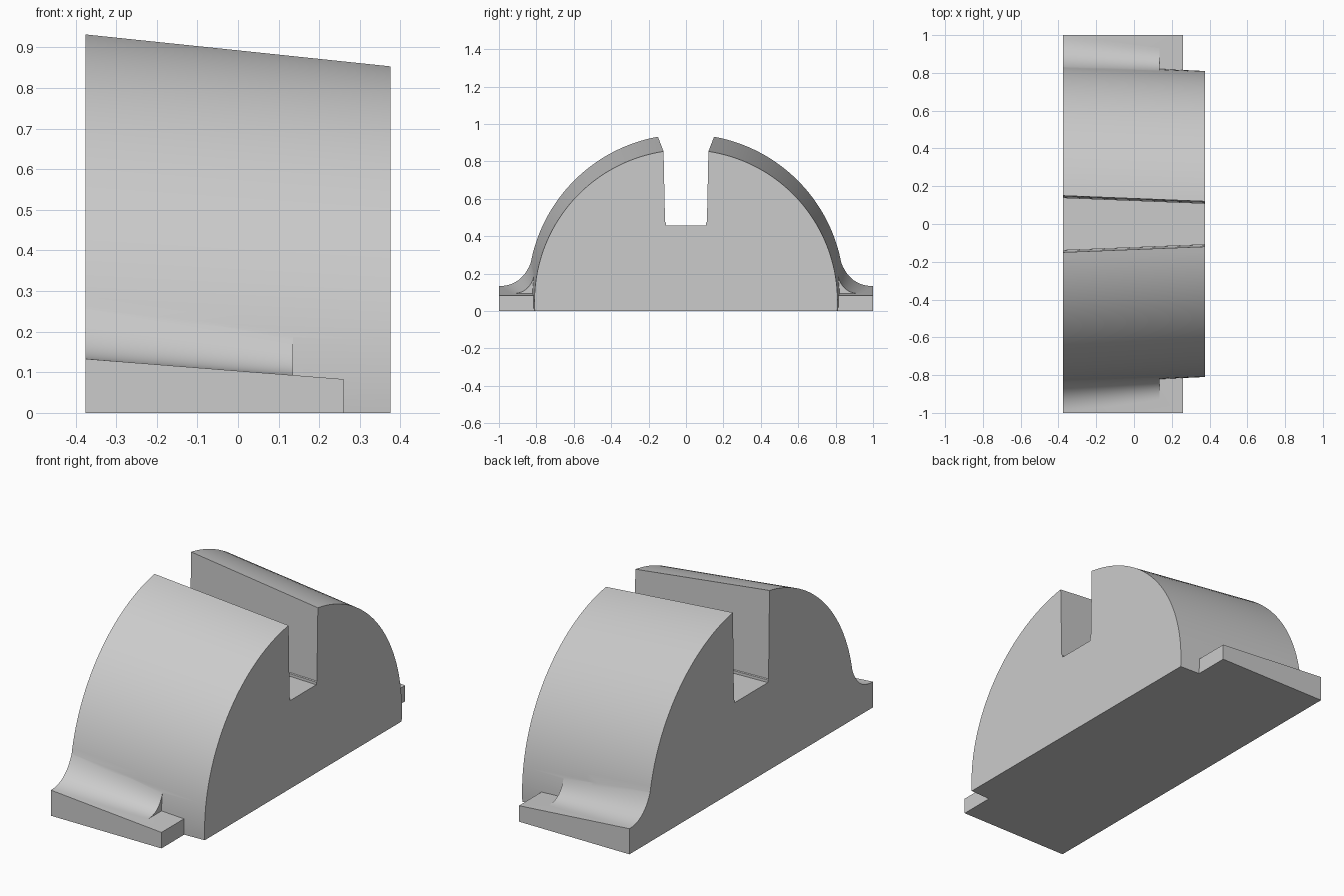
import bpy, bmesh, math

cube = bpy.data.objects.get("Cube")
if cube:
    bpy.data.objects.remove(cube, do_unlink=True)

grey = bpy.data.materials.new("light_grey")
grey.use_nodes = True
colour = (0.6, 0.6, 0.6, 1)
grey.diffuse_color = colour
grey.node_tree.nodes["Principled BSDF"].inputs["Base Color"].default_value = colour

X0, X1 = -0.375, 0.375      # large end, small end


def lerp(a, b, t):
    return a + (b - a) * t


def at(x, a, b):
    """Value that runs evenly from a at the large end to b at the small end."""
    return lerp(a, b, (x - X0) / (X1 - X0))


def loft(name, sections):
    """Solid through matching (y, z) outlines given as (x, outline)."""
    bm = bmesh.new()
    rings = [[bm.verts.new((x, y, z)) for y, z in pts] for x, pts in sections]
    n = len(rings[0])
    for a, b in zip(rings, rings[1:]):
        for i in range(n):
            j = (i + 1) % n
            bm.faces.new((a[i], a[j], b[j], b[i]))
    bm.faces.new(rings[0])
    bm.faces.new(rings[-1])
    bmesh.ops.recalc_face_normals(bm, faces=bm.faces)
    mesh = bpy.data.meshes.new(name)
    bm.to_mesh(mesh)
    bm.free()
    mesh.materials.append(grey)
    obj = bpy.data.objects.new(name, mesh)
    bpy.context.collection.objects.link(obj)
    return obj


def body_outline(x):
    radius, centre = at(x, 0.845, 0.81), at(x, 0.1, 0.052)
    slot = at(x, 0.15, 0.12)
    start, end = -math.asin(centre / radius), math.acos(slot / radius)
    half = []
    for i in range(41):
        a = lerp(start, end, i / 40)
        half.append((radius * math.cos(a), centre + radius * math.sin(a)))
    # slot wall with a small step above the floor
    half += [(slot - 0.008, 0.475), (slot - 0.013, 0.472), (slot - 0.013, 0.458)]
    return half + [(-y, z) for y, z in reversed(half)]


def foot_top(x):
    return at(x, 0.133, 0.074)


def foot_outline(x, side):
    z = foot_top(x)
    return [(side * y, h) for y, h in ((0.7, 0), (1, 0), (1, z), (0.7, z))]


def fillet_outline(x, side):
    # concave blend from the foot up to the body
    t = (x - X0) / 0.51
    z = foot_top(x)
    outer, wall, high = lerp(1, 0.93, t), lerp(0.84, 0.822, t), lerp(0.35, 0.225, t)
    radius, centre = at(x, 0.845, 0.81), at(x, 0.1, 0.052)
    inner = math.sqrt(radius ** 2 - (high - centre) ** 2) - 0.001
    pts = [(0.7, z - 0.03), (outer, z - 0.03)]
    for i in range(17):
        u = i / 16
        pts.append((lerp(lerp(outer, wall, u), lerp(wall, inner, u), u),
                    lerp(z, lerp(z, high, u), u)))
    pts.append((0.7, high))
    return [(side * y, h) for y, h in pts]


# Tapered half-round body with an open slot
body = loft("slotted_body", [(x, body_outline(x)) for x in (X0, 0, X1)])

# Feet and blends, merged into the body on both sides
parts = []
for label, side in (("front", -1), ("back", 1)):
    parts.append(loft(label + "_foot", [(x, foot_outline(x, side)) for x in (X0, 0.26)]))
    parts.append(loft(label + "_fillet",
                      [(x, fillet_outline(x, side)) for x in (X0, -0.2, -0.03, 0.135)]))

bpy.ops.object.select_all(action='DESELECT')
body.select_set(True)
bpy.context.view_layer.objects.active = body
for part in parts:
    mod = body.modifiers.new("merge", 'BOOLEAN')
    mod.operation = 'UNION'
    mod.solver = 'EXACT'
    mod.object = part
    bpy.ops.object.modifier_apply(modifier=mod.name)
    bpy.data.objects.remove(part, do_unlink=True)

bpy.ops.object.shade_smooth_by_angle(angle=math.radians(25))
